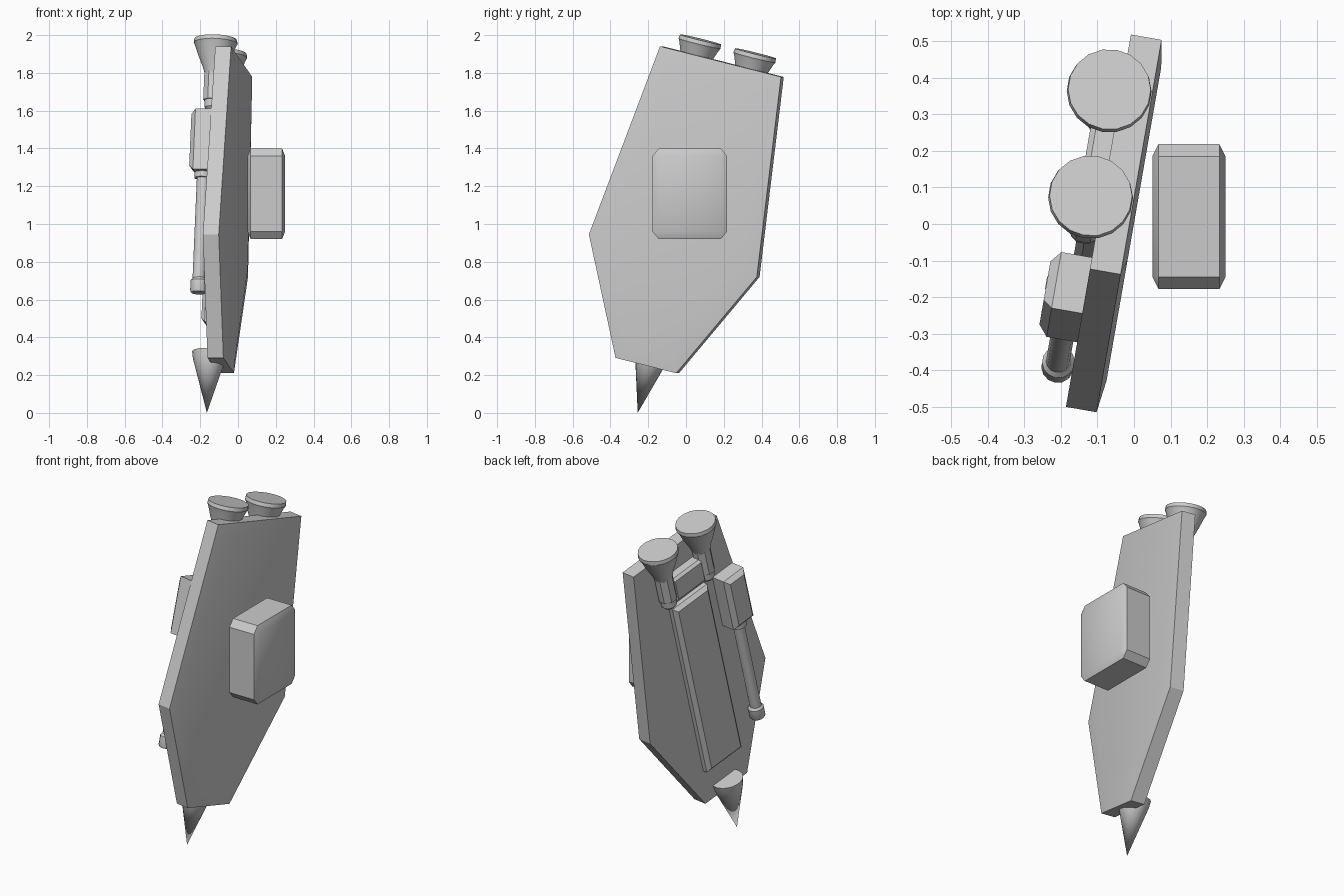
import bpy
import bmesh
from math import radians, cos, sin, pi
from mathutils import Matrix, Vector

if "Cube" in bpy.data.objects:
    bpy.data.objects.remove(bpy.data.objects["Cube"], do_unlink=True)

grey = bpy.data.materials.new("light_grey")
grey.use_nodes = True
GREY = (0.6, 0.6, 0.6, 1)
grey.diffuse_color = GREY
grey.node_tree.nodes["Principled BSDF"].inputs["Base Color"].default_value = GREY

# Leaning frame of the pack: x = outward from plate, y = across, z = along
FRAME = (Matrix.Translation((-0.0125, 0, 1)) @ Matrix.Rotation(radians(-9.9), 4, 'Z')
         @ Matrix.Rotation(radians(-14), 4, 'X') @ Matrix.Translation((0, -0.028, 0)))


def finish(bm, name, matrix=FRAME, angle=32):
    bmesh.ops.recalc_face_normals(bm, faces=bm.faces)
    mesh = bpy.data.meshes.new(name)
    bm.to_mesh(mesh)
    bm.free()
    mesh.materials.append(grey)
    obj = bpy.data.objects.new(name, mesh)
    bpy.context.collection.objects.link(obj)
    obj.matrix_world = matrix
    bpy.ops.object.select_all(action='DESELECT')
    obj.select_set(True)
    bpy.context.view_layer.objects.active = obj
    bpy.ops.object.shade_smooth_by_angle(angle=radians(angle))
    return obj


def box(name, low, high, bevel=0.0, matrix=FRAME, scale_bevel=False):
    """Box between two corners; the bevel may be stretched with the box."""
    low, high = Vector(low), Vector(high)
    bm = bmesh.new()
    bmesh.ops.create_cube(bm, size=1)
    if scale_bevel:
        bmesh.ops.bevel(bm, geom=bm.edges[:], offset=bevel, segments=1, affect='EDGES')
    bmesh.ops.scale(bm, vec=high - low, verts=bm.verts)
    bmesh.ops.translate(bm, vec=(low + high) / 2, verts=bm.verts)
    if bevel and not scale_bevel:
        # Only the free edges are chamfered, not those against the plate
        edges = [e for e in bm.edges if max(v.co.x for v in e.verts) < high.x - 0.001]
        bmesh.ops.bevel(bm, geom=edges, offset=bevel, segments=1, affect='EDGES')
    return finish(bm, name, matrix)


def lathe(name, profile, x, y, sides=18):
    """Turn (radius, height) pairs around the long axis at x, y."""
    bm = bmesh.new()
    rings = []
    for r, z in profile:
        if r == 0:
            rings.append([bm.verts.new((x, y, z))] * sides)
            continue
        turns = [2 * pi * (i + 0.5) / sides for i in range(sides)]
        rings.append([bm.verts.new((x + r * cos(a), y + r * sin(a), z)) for a in turns])
    for a, b in zip(rings, rings[1:]):
        for i in range(sides):
            j = (i + 1) % sides
            bm.faces.new(list(dict.fromkeys((a[i], a[j], b[j], b[i]))))
    for ring in (rings[0], rings[-1]):
        if ring[0] is not ring[1]:
            bm.faces.new(ring)
    return finish(bm, name)


# Six-sided back plate with a faintly raised outer face
half = [(0.335, 0.879), (0.465, -0.18), (0.168, -0.779)]
outline = half + [(-y, z) for y, z in reversed(half)]
bm = bmesh.new()
outer = bm.faces.new([bm.verts.new((0, y, z)) for y, z in outline])
extruded = bmesh.ops.extrude_face_region(bm, geom=[outer], use_keep_orig=True)
bmesh.ops.translate(bm, vec=(-0.085, 0, 0),
                    verts=[v for v in extruded["geom"] if isinstance(v, bmesh.types.BMVert)])
bmesh.ops.recalc_face_normals(bm, faces=bm.faces)
front = max(bm.faces, key=lambda f: f.calc_center_median().x)
bmesh.ops.inset_region(bm, faces=[front], thickness=0.09, depth=0.012)
finish(bm, "back_plate")

# Upright floating block in front of the plate
box("mount_block", (0.05, -0.178, 0.92), (0.25, 0.218, 1.4), 0.085,
    Matrix.Identity(4), scale_bevel=True)

# Long raised spine and the bar joining the thrusters
box("spine_panel", (-0.135, -0.145, -0.575), (-0.08, 0.135, 0.54), 0.022)
box("thruster_bar", (-0.15, -0.12, 0.59), (-0.08, 0.12, 0.74), 0.015)

# Pair of thrusters
for side, y in (("left", 0.152), ("right", -0.152)):
    lathe(side + "_thruster_bell",
          [(0.05, 0.77), (0.062, 0.81), (0.088, 0.87), (0.108, 0.925),
           (0.116, 0.94), (0.113, 0.962)], -0.117, y)
    lathe(side + "_thruster_neck", [(0.054, 0.63), (0.054, 0.8)], -0.117, y, 8)
    lathe(side + "_thruster_foot", [(0.032, 0.575), (0.045, 0.59), (0.045, 0.64)],
          -0.117, y, 12)

# Stowed barrel with its housing
box("barrel_housing", (-0.195, -0.375, 0.2), (-0.08, -0.215, 0.53), 0.025)
lathe("barrel_collar", [(0.045, 0.17), (0.045, 0.22)], -0.13, -0.292, 12)
lathe("barrel", [(0.033, -0.42), (0.033, 0.22)], -0.128, -0.292, 14)
lathe("barrel_muzzle", [(0.04, -0.455), (0.045, -0.445), (0.045, -0.39), (0.033, -0.375)],
      -0.126, -0.292, 14)

# Spike under the plate
lathe("lower_spike", [(0, -1.037), (0.086, -0.745), (0.092, -0.705)], -0.106, 0, 20)
